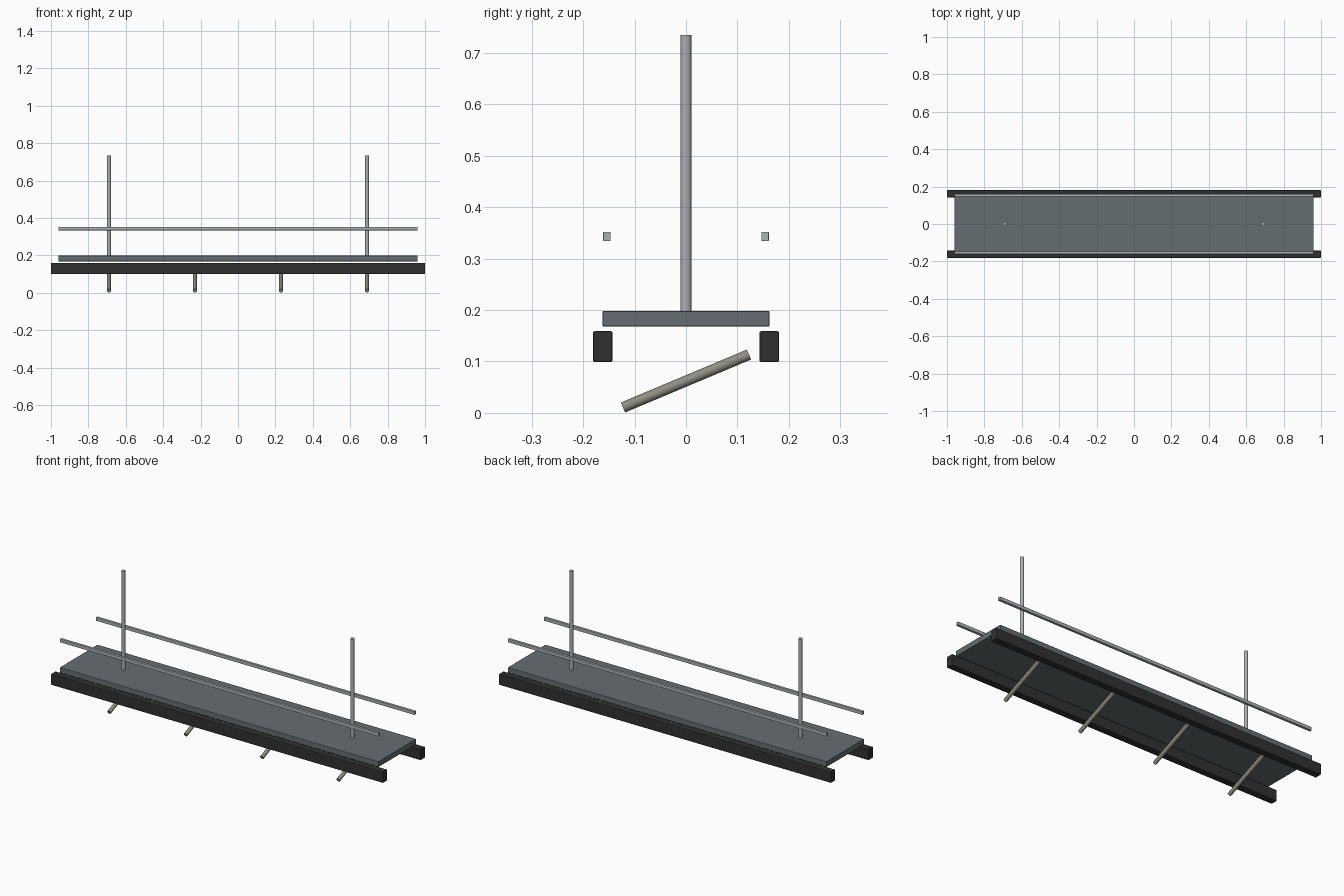
import bpy
import math

cube = bpy.data.objects.get("Cube")
if cube:
    bpy.data.objects.remove(cube, do_unlink=True)


def material(name, color):
    mat = bpy.data.materials.new(name)
    mat.use_nodes = True
    mat.diffuse_color = (*color, 1)
    mat.node_tree.nodes["Principled BSDF"].inputs["Base Color"].default_value = (*color, 1)
    return mat


DARK = material("dark_iron", (0.03, 0.03, 0.03))
SLATE = material("slate_deck", (0.13, 0.155, 0.165))
STEEL = material("light_steel", (0.42, 0.44, 0.45))
BRACE = material("weathered_brace", (0.27, 0.27, 0.23))


def box(name, center, size, mat, bevel):
    bpy.ops.mesh.primitive_cube_add(size=1, location=center)
    obj = bpy.context.object
    obj.name = name
    obj.scale = size
    bpy.ops.object.transform_apply(location=False, rotation=False, scale=True)
    mod = obj.modifiers.new("Edge", "BEVEL")
    mod.width = bevel
    mod.segments = 2
    obj.data.materials.append(mat)
    return obj


def rod(name, center, radius, length, mat, tilt=0):
    bpy.ops.mesh.primitive_cylinder_add(
        vertices=12, radius=radius, depth=length, location=center, rotation=(tilt, 0, 0))
    obj = bpy.context.object
    obj.name = name
    obj.data.materials.append(mat)
    bpy.ops.object.shade_smooth_by_angle(angle=math.radians(40))
    return obj


# Deck
box("deck", (0, 0, 0.183), (1.92, 0.325, 0.03), SLATE, 0.002)

# Paired side beams, handrails and upright poles
for side, label in ((-1, "front"), (1, "back")):
    box(f"{label}_beam", (0, side * 0.162, 0.129), (2, 0.038, 0.06), DARK, 0.003)
    box(f"{label}_handrail", (0, side * 0.154, 0.343), (1.92, 0.014, 0.018), STEEL, 0.001)
for side, label in ((-1, "right"), (1, "left")):
    rod(f"{label}_pole", (side * 0.69, 0, 0.462), 0.0105, 0.546, STEEL)

# Sloping braces under the deck
for i in range(4):
    rod(f"brace_{i + 1}", (-0.69 + i * 0.46, 0, 0.062), 0.0105, 0.266, BRACE,
        tilt=math.radians(-67.2))
